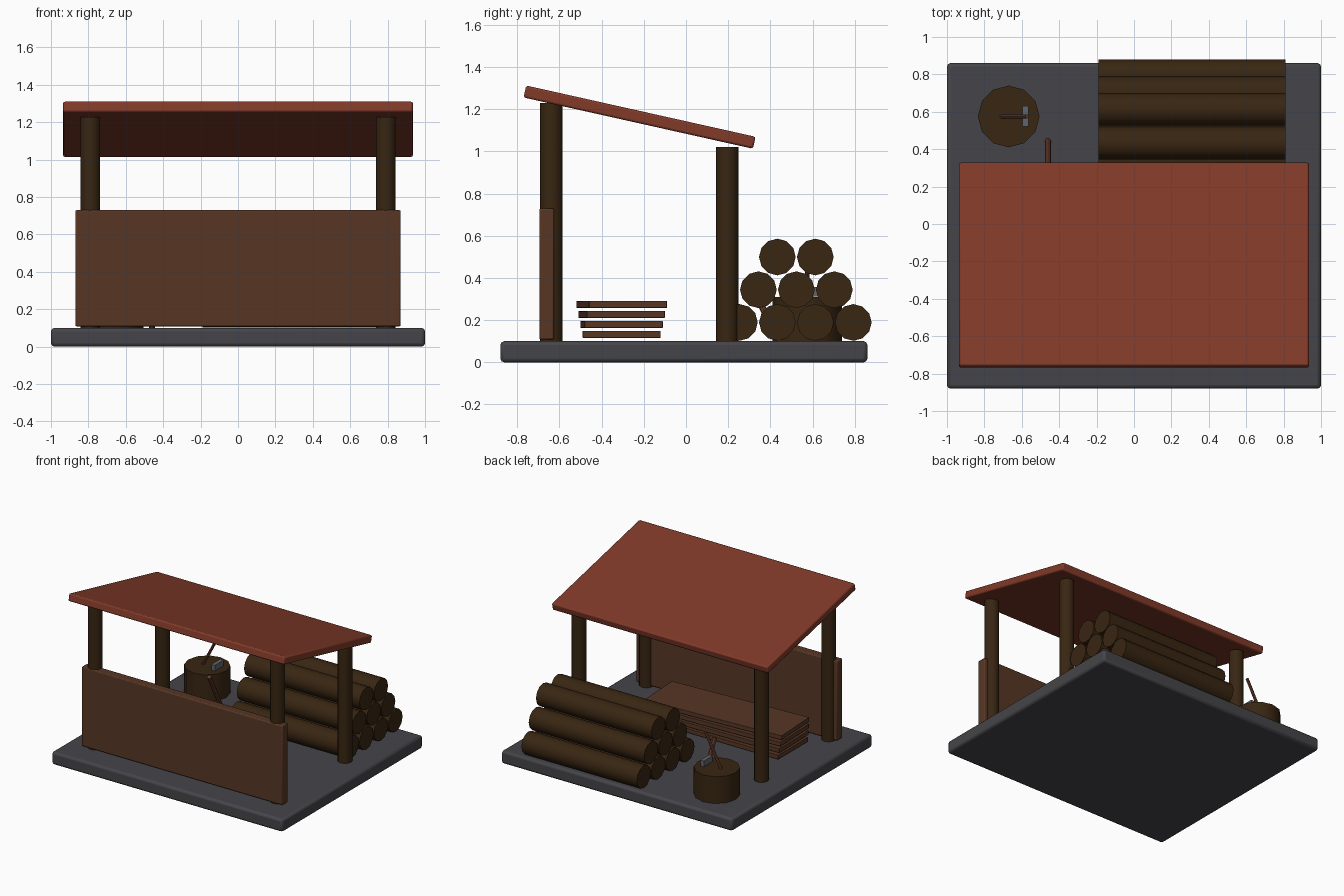
import bpy
import math
from mathutils import Vector

if "Cube" in bpy.data.objects:
    bpy.data.objects.remove(bpy.data.objects["Cube"])


def material(name, rgb):
    m = bpy.data.materials.new(name)
    m.use_nodes = True
    m.diffuse_color = (*rgb, 1)
    bsdf = next(n for n in m.node_tree.nodes if n.type == "BSDF_PRINCIPLED")
    bsdf.inputs["Base Color"].default_value = (*rgb, 1)
    return m


stone = material("dark stone", (0.06, 0.06, 0.068))
clay = material("red clay", (0.22, 0.042, 0.022))
bark = material("dark bark", (0.04, 0.019, 0.006))
timber = material("brown timber", (0.095, 0.037, 0.018))
handle_wood = material("handle wood", (0.15, 0.05, 0.028))
steel = material("steel", (0.12, 0.13, 0.15))


def finish(obj, name, mat):
    obj.name = name
    obj.data.materials.append(mat)
    bpy.ops.object.shade_smooth_by_angle(angle=math.radians(35))
    return obj


def box(name, mat, centre, size, rot=(0, 0, 0), bevel=0.0):
    bpy.ops.mesh.primitive_cube_add(size=1, location=centre, rotation=rot)
    obj = bpy.context.object
    obj.scale = size
    bpy.ops.object.transform_apply(location=False, rotation=False, scale=True)
    if bevel:
        mod = obj.modifiers.new("Soft edges", "BEVEL")
        mod.width = bevel
        mod.segments = 2
    return finish(obj, name, mat)


def rod(name, mat, start, end, radius, sides=12):
    a, b = Vector(start), Vector(end)
    turn = (b - a).to_track_quat("Z", "Y").to_euler()
    bpy.ops.mesh.primitive_cylinder_add(vertices=sides, radius=radius, depth=(b - a).length,
                                        location=(a + b) / 2, rotation=turn)
    return finish(bpy.context.object, name, mat)


# Base slab, front wall and sloping roof
box("base_slab", stone, (0, -0.01, 0.05), (2, 1.74, 0.1), bevel=0.018)
box("front_wall", timber, (0, -0.66, 0.419), (1.74, 0.07, 0.622), bevel=0.008)
box("roof", clay, (0, -0.22, 1.162), (1.87, 1.114, 0.058),
    rot=(math.radians(-12.6), 0, 0), bevel=0.01)

# Corner posts
for side, x in (("right", -0.79), ("left", 0.79)):
    rod(f"front_post_{side}", bark, (x, -0.638, 0.1), (x, -0.638, 1.228), 0.053)
    rod(f"back_post_{side}", bark, (x, 0.195, 0.1), (x, 0.195, 1.02), 0.053)

# Pyramid of logs
for row, count in enumerate((4, 3, 2)):
    for i in range(count):
        y = 0.253 + 0.09 * row + 0.18 * i
        z = 0.189 + 0.155 * row
        rod(f"log_{row}_{i}", bark, (-0.19, y, z), (0.81, y, z), 0.087)

# Stack of planks, each turned slightly more than the one below
for i in range(4):
    box(f"plank_{i}", timber, (-0.14, -0.305, 0.132 + 0.0475 * i), (1.15, 0.37, 0.034),
        rot=(0, 0, math.radians(i)), bevel=0.003)

# Chopping stump with a hatchet
rod("stump", bark, (-0.67, 0.575, 0.1), (-0.67, 0.575, 0.31), 0.165)
rod("hatchet_handle", handle_wood, (-0.71, 0.575, 0.3), (-0.572, 0.575, 0.56), 0.011, 8)
box("hatchet_head", steel, (-0.58, 0.575, 0.335), (0.03, 0.11, 0.045))

# Loose leaning handle
rod("leaning_handle", handle_wood, (-0.46, 0.445, 0.1), (-0.46, 0.3, 0.38), 0.016, 8)
